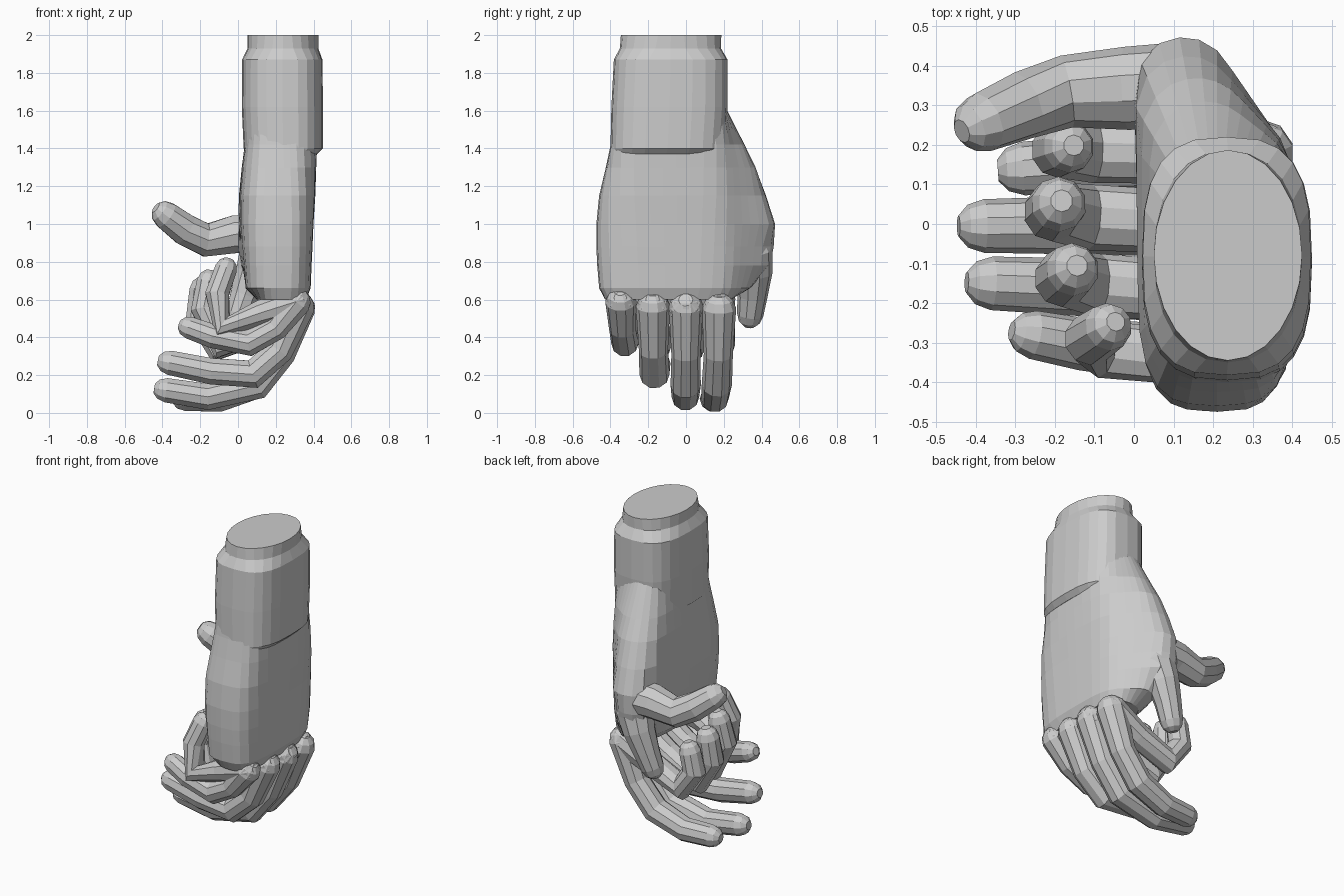
import bpy, bmesh
from math import cos, sin, pi
from mathutils import Vector
from mathutils.geometry import convex_hull_2d

if "Cube" in bpy.data.objects:
    bpy.data.objects.remove(bpy.data.objects["Cube"])


def skin(name, rings):
    """Bridge equal-sided rings into one closed faceted solid."""
    bm = bmesh.new()
    loops = [[bm.verts.new(p) for p in r] for r in rings]
    n = len(loops[0])
    for a, b in zip(loops, loops[1:]):
        for i in range(n):
            j = (i + 1) % n
            bm.faces.new((a[i], a[j], b[j], b[i]))
    bm.faces.new(loops[0][::-1])
    bm.faces.new(loops[-1])
    bmesh.ops.recalc_face_normals(bm, faces=bm.faces)
    me = bpy.data.meshes.new(name)
    bm.to_mesh(me)
    bm.free()
    ob = bpy.data.objects.new(name, me)
    bpy.context.collection.objects.link(ob)
    return ob


def section(x0, x1, y0, y1, power, n=24):
    """Rounded box outline in the xy plane."""
    out = []
    for i in range(n):
        c, s = cos(2 * pi * i / n), sin(2 * pi * i / n)
        c = abs(c) ** power * (1 if c > 0 else -1)
        s = abs(s) ** power * (1 if s > 0 else -1)
        out.append(Vector(((x0 + x1) / 2 + c * (x1 - x0) / 2,
                           (y0 + y1) / 2 + s * (y1 - y0) / 2)))
    return out


def wrap(points, n=36):
    """Convex outline round the points, sampled by rays from a fixed centre."""
    hull = [points[i] for i in convex_hull_2d(points)]
    mid = Vector((.21, -.05))
    out = []
    for i in range(n):
        t = 2 * pi * i / n
        d = Vector((.2 * cos(t), .4 * sin(t)))
        reach = 9
        for a, b in zip(hull, hull[1:] + hull[:1]):
            normal = Vector((b.y - a.y, a.x - b.x))
            if normal.dot(a - mid) < 0:
                normal.negate()
            if normal.dot(d) > 1e-7:
                reach = min(reach, normal.dot(a - mid) / normal.dot(d))
        out.append(mid + d * reach)
    return out


def tube(name, path, n=10):
    """Tapered limb through (x, y, z, radius) joints with rounded ends."""
    pts = [Vector(p[:3]) for p in path]
    rad = [p[3] for p in path]
    rings = []

    def ring(p, t, r):
        u = Vector((0, 1, 0))
        u = (u - t * u.dot(t)).normalized()
        v = t.cross(u)
        rings.append([p + r * (cos(2 * pi * i / n) * u + sin(2 * pi * i / n) * v)
                      for i in range(n)])

    t0 = (pts[1] - pts[0]).normalized()
    ring(pts[0] - t0 * rad[0] * .8, t0, rad[0] * .4)
    ring(pts[0] - t0 * rad[0] * .5, t0, rad[0] * .8)
    for i, p in enumerate(pts):
        a = (p - pts[i - 1]).normalized() if i else t0
        b = (pts[i + 1] - p).normalized() if i < len(pts) - 1 else a
        ring(p, (a + b).normalized(), rad[i])
    ring(pts[-1] + b * rad[-1] * .6, b, rad[-1] * .8)
    ring(pts[-1] + b * rad[-1] * .95, b, rad[-1] * .4)
    return skin(name, rings)


# Forearm sleeve narrowing into the wrist stub
sleeve = [(1.37, .05, .42, -.40, .19, .7), (1.40, .03, .45, -.40, .205, .7),
          (1.62, .02, .45, -.395, .22, .7), (1.87, .022, .447, -.382, .22, .7),
          (1.93, .05, .425, -.35, .185, .9), (2.0, .05, .425, -.345, .187, 1)]
skin("forearm_sleeve", [[(p.x, p.y, s[0]) for p in section(*s[1:])] for s in sleeve])

# Palm with the thumb mound: box section wrapped together with a circle (x, y, r)
palm = [(.60, (.10, .36, -.43, .24), (.25, .15, .08)),
        (.66, (.04, .385, -.46, .27), (.18, .24, .10)),
        (.78, (.03, .39, -.47, .29), (.12, .34, .105)),
        (.88, (.02, .395, -.475, .29), (.11, .355, .11)),
        (1.0, (.012, .40, -.475, .29), (.125, .348, .125)),
        (1.15, (.008, .41, -.46, .28), (.135, .295, .13)),
        (1.3, (.02, .415, -.425, .26), (.16, .23, .14)),
        (1.42, (.035, .42, -.40, .235), (.18, .17, .14)),
        (1.62, (.06, .41, -.37, .20), (.20, .08, .13))]
rings = []
for z, box, (x, y, r) in palm:
    pts = section(*box, .58) + section(x - r, x + r, y - r, y + r, 1)
    rings.append([(p.x, p.y, z) for p in wrap(pts)])
skin("palm", rings)

# Open fingers: y at knuckle, y at tip, joints as (x, z)
open_fingers = {
    "little": (-.345, -.28, .07, [(.31, .59), (.20, .45), (.06, .37), (-.13, .405), (-.255, .45)]),
    "ring": (-.175, -.15, .077, [(.32, .565), (.22, .33), (.08, .205), (-.14, .22), (-.36, .265)]),
    "middle": (0, -.005, .077, [(.325, .56), (.23, .31), (.10, .145), (-.16, .085), (-.38, .12)]),
    "index": (.175, .14, .077, [(.32, .555), (.23, .31), (.10, .15), (-.10, .075), (-.28, .075)]),
}
# Closed fingers share the same knuckles
closed_fingers = {
    "little": (-.345, -.26, .07, [(.31, .59), (.12, .53), (-.08, .45), (-.11, .63), (-.065, .76)]),
    "ring": (-.175, -.115, .077, [(.32, .565), (.12, .45), (-.09, .36), (-.18, .55), (-.155, .69)]),
    "middle": (0, .05, .08, [(.325, .56), (.12, .44), (-.11, .345), (-.205, .51), (-.19, .65)]),
    "index": (.175, .195, .075, [(.32, .555), (.12, .45), (-.10, .36), (-.19, .49), (-.165, .61)]),
}
taper = (1.18, 1.0, 1.04, .95, .88)
for pose, group in (("open", open_fingers), ("closed", closed_fingers)):
    for finger, (ya, yb, r, joints) in group.items():
        tube(f"{pose}_{finger}_finger",
             [(x, ya + (yb - ya) * (i / 4) ** 1.6, z, r * taper[i])
              for i, (x, z) in enumerate(joints)])

# Lowered thumb hanging from the mound
tube("lowered_thumb", [(.12, .345, .86, .115), (.08, .36, .74, .098),
                       (.035, .352, .62, .08), (.0, .34, .52, .07)])

# Raised thumb reaching across the palm
tube("raised_thumb", [(.12, .35, .95, .11), (-.02, .343, .945, .105),
                      (-.17, .335, .915, .092), (-.28, .30, .97, .087),
                      (-.38, .258, 1.045, .077)])
